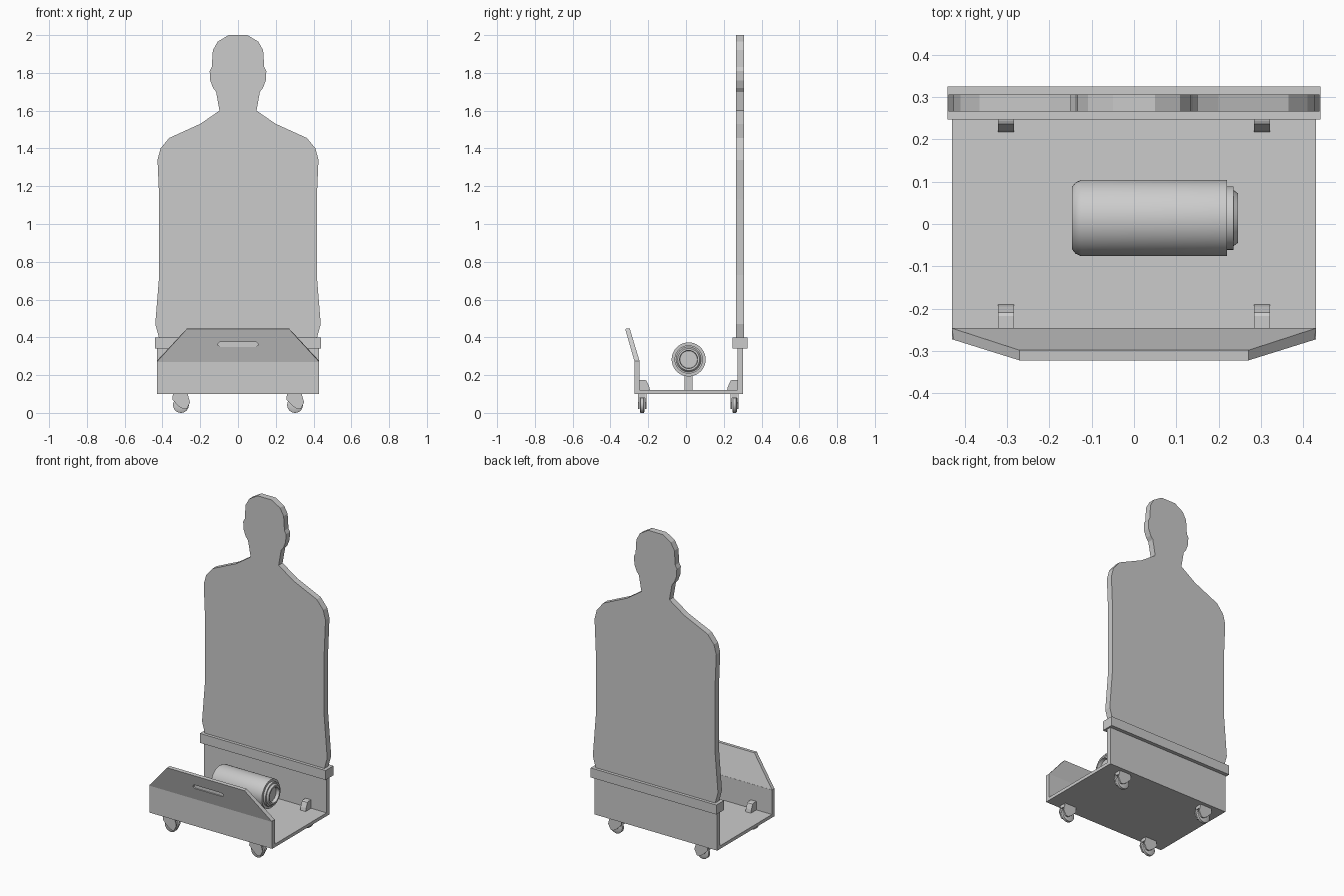
import bpy, bmesh, math
from mathutils import Vector

if "Cube" in bpy.data.objects:
    bpy.data.objects.remove(bpy.data.objects["Cube"])


def make(name, bm, smooth=False):
    bmesh.ops.recalc_face_normals(bm, faces=bm.faces[:])
    me = bpy.data.meshes.new(name)
    bm.to_mesh(me)
    bm.free()
    ob = bpy.data.objects.new(name, me)
    bpy.context.collection.objects.link(ob)
    if smooth:
        bpy.ops.object.select_all(action='DESELECT')
        ob.select_set(True)
        bpy.context.view_layer.objects.active = ob
        bpy.ops.object.shade_smooth_by_angle(angle=math.radians(35))
    return ob


def prism(name, pts, axis, lo, hi, smooth=False):
    """Extrude a profile: axis 'x' takes (y, z) points, axis 'y' takes (x, z)."""
    bm = bmesh.new()
    place = (lambda a, b: (lo, a, b)) if axis == 'x' else (lambda a, b: (a, lo, b))
    f = bm.faces.new([bm.verts.new(place(*p)) for p in pts])
    d = Vector((hi - lo, 0, 0) if axis == 'x' else (0, hi - lo, 0))
    new = bmesh.ops.extrude_face_region(bm, geom=[f])['geom']
    bmesh.ops.translate(bm, vec=d, verts=[v for v in new if isinstance(v, bmesh.types.BMVert)])
    return make(name, bm, smooth)


def box(name, x0, x1, y0, y1, z0, z1):
    return prism(name, [(x0, z0), (x1, z0), (x1, z1), (x0, z1)], 'y', y0, y1)


def lathe(name, profile, axis, centre, n=32):
    """Spin (offset along axis, radius) points around the x or y axis."""
    bm = bmesh.new()
    rings = []
    for t, r in profile:
        ring = []
        for i in range(n):
            a = 2 * math.pi * i / n
            c, s = r * math.cos(a), r * math.sin(a)
            p = (t, c, s) if axis == 'x' else (c, t, s)
            ring.append(bm.verts.new(Vector(p) + Vector(centre)))
        rings.append(ring)
    for a, b in zip(rings, rings[1:]):
        for i in range(n):
            j = (i + 1) % n
            bm.faces.new((a[i], a[j], b[j], b[i]))
    bm.faces.new(rings[0])
    bm.faces.new(rings[-1])
    return make(name, bm, True)


# U-shaped tray: front wall, floor and back wall
prism("tray", [(-0.272, 0.10), (0.302, 0.10), (0.302, 0.35), (0.272, 0.35), (0.272, 0.12),
               (-0.245, 0.12), (-0.245, 0.275), (-0.272, 0.275)], 'x', -0.43, 0.43)

# Leaning front panel with cut corners
bm = bmesh.new()
outline = [(-0.43, 0), (0.43, 0), (0.27, 1), (-0.27, 1)]
front = [bm.verts.new((x, -0.272 - 0.05 * t, 0.27 + 0.175 * t)) for x, t in outline]
back = [bm.verts.new((x, -0.246 - 0.052 * t, 0.275 + 0.172 * t)) for x, t in outline]
bm.faces.new(front)
bm.faces.new(back)
for i in range(4):
    j = (i + 1) % 4
    bm.faces.new((front[i], front[j], back[j], back[i]))
panel = make("front_panel", bm)

# Shallow grip slot in the panel
cutter = prism("slot_cutter", [(-0.095, 0.350), (0.095, 0.350), (0.105, 0.358), (0.105, 0.368),
                               (0.095, 0.376), (-0.095, 0.376), (-0.105, 0.368), (-0.105, 0.358)],
               'y', -0.35, -0.287)
cutter.hide_render = True
cutter.hide_viewport = True
mod = panel.modifiers.new("slot", 'BOOLEAN')
mod.object = cutter
mod.solver = 'EXACT'

# Head-and-shoulders target board, mirrored outline
half = [(0.05, 2.0), (0.108, 1.965), (0.133, 1.92), (0.139, 1.83), (0.15, 1.81), (0.147, 1.76),
        (0.132, 1.72), (0.116, 1.70), (0.098, 1.60), (0.20, 1.53), (0.365, 1.455), (0.41, 1.40),
        (0.426, 1.34), (0.417, 1.13), (0.417, 0.73), (0.438, 0.47), (0.416, 0.39), (0.416, 0.36)]
prism("target_board", half + [(-x, z) for x, z in reversed(half)], 'y', 0.266, 0.306)

# Clamp rail holding the board
box("clamp_rail", -0.44, 0.44, 0.247, 0.325, 0.34, 0.40)

# Drive motor lying along x with stepped, hollow nose
lathe("motor", [(-0.141, 0.050), (-0.141, 0.060), (-0.146, 0.062), (-0.146, 0.074), (-0.138, 0.084),
                (-0.125, 0.09), (0.22, 0.09), (0.22, 0.075), (0.235, 0.075), (0.235, 0.066),
                (0.246, 0.058), (0.246, 0.048), (0.225, 0.046)], 'x', (0, 0.014, 0.283), 40)
box("motor_stand", -0.02, 0.10, -0.007, 0.035, 0.115, 0.21)

# Casters and their housings at the four corners
for side, sx in (("left", -1), ("right", 1)):
    for end, y, wall, dy in (("front", -0.232, -0.247, 1), ("back", 0.257, 0.274, -1)):
        tag = f"{end}_{side}"
        cx = 0.302 * sx
        prism("housing_" + tag, [(wall, 0.115), (wall + 0.058 * dy, 0.115), (wall + 0.052 * dy, 0.14),
                                 (wall + 0.038 * dy, 0.17), (wall + 0.03 * dy, 0.174), (wall, 0.174)],
              'x', cx - 0.019, cx + 0.019)
        lathe("wheel_" + tag, [(-0.012, 0.014), (-0.012, 0.036), (-0.008, 0.042), (0.008, 0.042),
                               (0.012, 0.036), (0.012, 0.014)], 'y', (cx, y, 0.042), 24)
        # Fork cheeks either side of the wheel, joined by a crown
        cheek = [(-0.034, 0.105), (-0.048, 0.055), (-0.03, 0.02), (-0.012, 0.02),
                 (0.012, 0.035), (0.046, 0.07), (0.042, 0.105)]
        cheek = [(cx - p * -sx * -1 if sx < 0 else cx - p, z) for p, z in cheek]
        if sx < 0:
            cheek = [(2 * cx - x, z) for x, z in cheek]
        for k, s in (("a", -1), ("b", 1)):
            prism(f"fork_{k}_{tag}", cheek, 'y', y + s * 0.014, y + s * 0.022)
        box("crown_" + tag, cx - 0.038, cx + 0.038, y - 0.015, y + 0.015, 0.08, 0.105)
